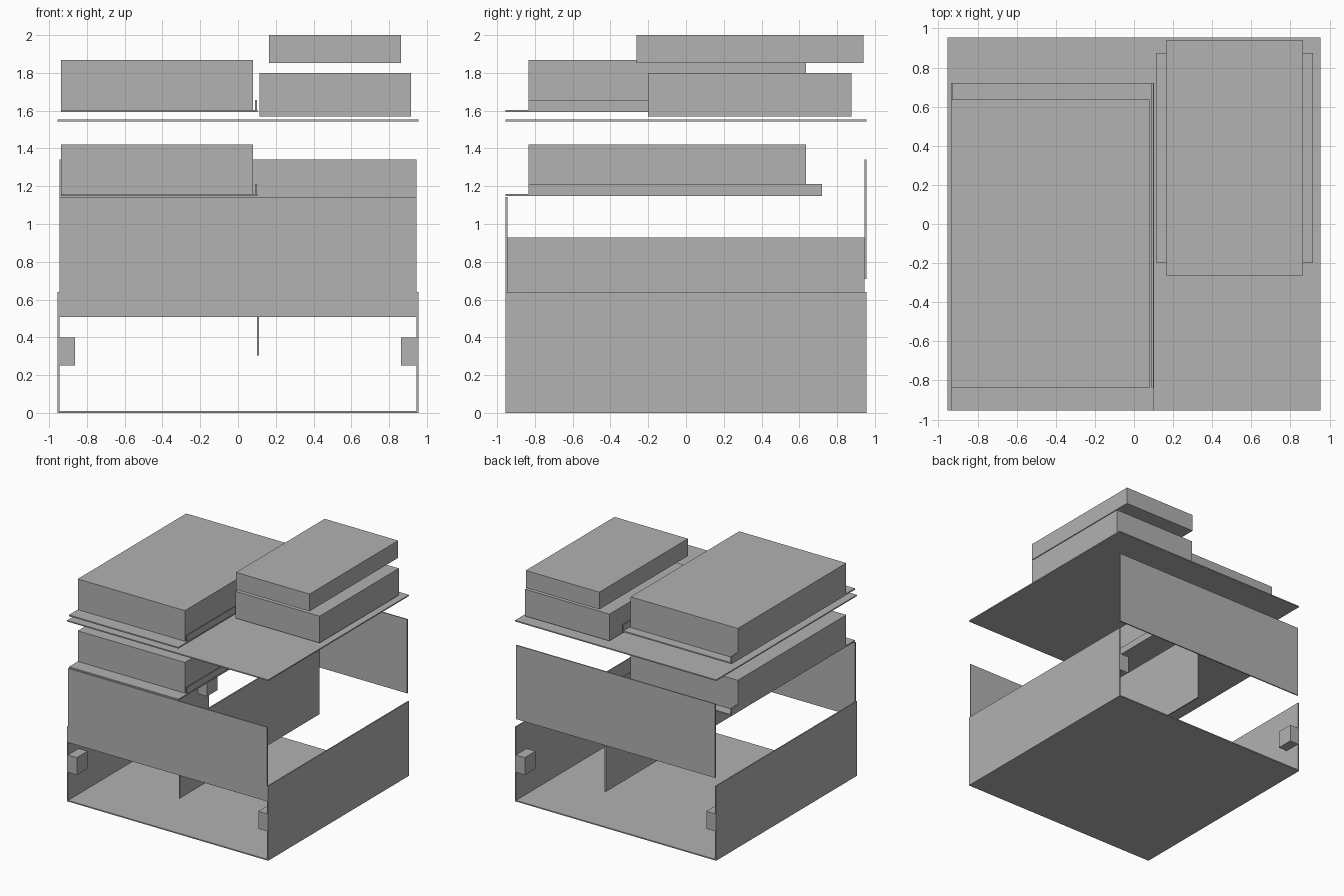
import bpy
import bmesh
from mathutils import Matrix, Vector

default = bpy.data.objects.get("Cube")
if default:
    bpy.data.objects.remove(default, do_unlink=True)

# One plain grey for everything
grey = bpy.data.materials.new("plain_grey")
grey.use_nodes = True
grey.diffuse_color = (0.445, 0.445, 0.445, 1)
grey.node_tree.nodes["Principled BSDF"].inputs["Base Color"].default_value = grey.diffuse_color


def box(name, x, y, z):
    """Box spanning the given (low, high) range on each axis."""
    low, high = (Vector(corner) for corner in zip(x, y, z))
    bm = bmesh.new()
    bmesh.ops.create_cube(bm, size=1, matrix=Matrix.Translation((low + high) / 2)
                          @ Matrix.Diagonal((*(high - low), 1)))
    mesh = bpy.data.meshes.new(name)
    bm.to_mesh(mesh)
    bm.free()
    mesh.materials.append(grey)
    obj = bpy.data.objects.new(name, mesh)
    bpy.context.collection.objects.link(obj)
    return obj


def span(a, b, side):
    """Range from a to b, mirrored when side is -1."""
    return sorted((a * side, b * side))


E = 0.955        # outer half width
T = 0.01         # sheet thickness
I = E - T        # inner half width

# Open tray: floor, side walls and a block in each corner
box("floor", (-I, I), (-E, E), (0, T))
for side, label in ((1, "left"), (-1, "right")):
    box(label + "_wall", span(I, E, side), (-E, E), (0, 0.64))
    for end, place in ((1, "back"), (-1, "front")):
        box(f"{place}_{label}_block", span(0.862, I, side),
            span(0.81, E, end), (0.25, 0.4))

# Divider and the raised end panels
box("divider", (0.1, 0.11), (-I, I), (0.305, 0.928))
box("front_panel", (-I, I), (-E, -I), (0.507, 1.143))
box("back_panel", (-I, I), (I, E), (0.708, 1.342))


# Two identical shelves, each with side lips and a large case on it
def loaded_shelf(prefix, z):
    top = z + 0.011
    box(prefix + "_shelf", (-0.937, 0.103), (-E, 0.72), (z, top))
    box(prefix + "_left_lip", (0.09, 0.1), (-0.835, 0.72), (top, z + 0.063))
    box(prefix + "_right_lip", (-0.937, -0.927), (-0.835, 0.72), (top, z + 0.063))
    box(prefix + "_large_case", (-0.937, 0.08), (-0.835, 0.636), (top, z + 0.274))


loaded_shelf("lower", 1.148)
loaded_shelf("upper", 1.593)

# Lid sheet and the two smaller cases above it
box("lid", (-E, E), (-E, E), (1.543, 1.553))
box("middle_case", (0.115, 0.915), (-0.2, 0.875), (1.57, 1.8))
box("top_case", (0.165, 0.863), (-0.263, 0.94), (1.852, 2))
